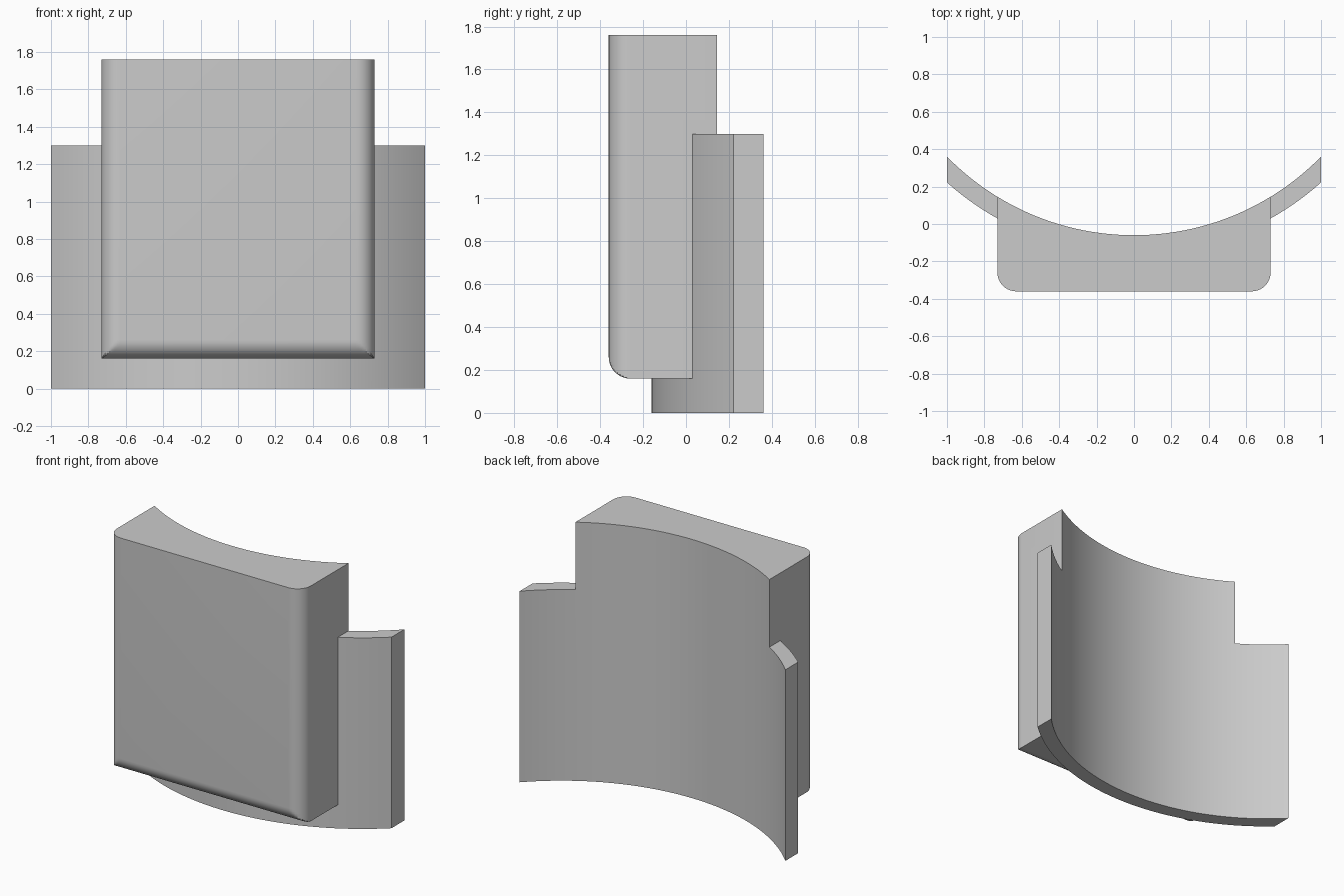
import bpy
import bmesh
from math import sin, cos, pi, sqrt, radians

if "Cube" in bpy.data.objects:
    bpy.data.objects.remove(bpy.data.objects["Cube"], do_unlink=True)

AXIS_Y = 1.34                     # shared centre of the curved plate
INNER_R, OUTER_R = 1.4, 1.5
HALF_W, FRONT, FILLET = 0.73, -0.36, 0.1
BLOCK_Z, BLOCK_TOP, PLATE_TOP = 0.16, 1.76, 1.3
STEPS = 10

grey = bpy.data.materials.new("plain grey")
grey.use_nodes = True
grey.diffuse_color = (0.6, 0.6, 0.6, 1)
grey.node_tree.nodes["Principled BSDF"].inputs["Base Color"].default_value = (0.6, 0.6, 0.6, 1)


def loft(name, rings):
    """Closed solid through a stack of matching rings."""
    bm = bmesh.new()
    loops = [[bm.verts.new(p) for p in ring] for ring in rings]
    for low, high in zip(loops, loops[1:]):
        for i in range(len(low)):
            j = (i + 1) % len(low)
            bm.faces.new((low[i], low[j], high[j], high[i]))
    bm.faces.new(loops[0][::-1])
    bm.faces.new(loops[-1])
    bmesh.ops.recalc_face_normals(bm, faces=bm.faces)
    mesh = bpy.data.meshes.new(name)
    bm.to_mesh(mesh)
    bm.free()
    mesh.materials.append(grey)
    obj = bpy.data.objects.new(name, mesh)
    bpy.context.collection.objects.link(obj)
    return obj


def combine(obj, tool, operation):
    mod = obj.modifiers.new(operation.title(), 'BOOLEAN')
    mod.operation, mod.object, mod.solver = operation, tool, 'EXACT'
    bpy.context.view_layer.objects.active = obj
    bpy.ops.object.modifier_apply(modifier=mod.name)
    bpy.data.objects.remove(tool, do_unlink=True)


# Plate blank: outer arc in front, flat behind
xs = [-1 + 2 * i / 48 for i in range(49)]
plan = [(x, AXIS_Y - sqrt(OUTER_R ** 2 - x * x)) for x in xs] + [(1, 0.45), (-1, 0.45)]
body = loft("curved_plate_with_block", [[(x, y, z) for x, y in plan] for z in (0, PLATE_TOP)])

# Block blank: rounded front corners, rounded bottom front edge mitred into them
angles = [pi / 2 * i / STEPS for i in range(STEPS + 1)]
corner = [(HALF_W - FILLET * (1 - sin(a)), FRONT + FILLET * (1 - cos(a))) for a in angles]
plan = [(-x, y) for x, y in reversed(corner)] + corner + [(HALF_W, 0.3), (-HALF_W, 0.3)]
levels = [(BLOCK_Z + FILLET * (1 - cos(b)), FRONT + FILLET * (1 - sin(b))) for b in angles]
levels.append((BLOCK_TOP, FRONT))
block = loft("front_block", [[(x, max(y, limit), z) for x, y in plan] for z, limit in levels])
combine(body, block, 'UNION')

# Hollow the back of both with one cylinder
turn = [2 * pi * i / 192 for i in range(192)]
bore = loft("back_cutter", [[(INNER_R * cos(t), AXIS_Y + INNER_R * sin(t), z) for t in turn]
                            for z in (-0.5, 2.5)])
bore.hide_render = True
combine(body, bore, 'DIFFERENCE')

bpy.ops.object.select_all(action='DESELECT')
body.select_set(True)
bpy.context.view_layer.objects.active = body
bpy.ops.object.shade_smooth_by_angle(angle=radians(25))
